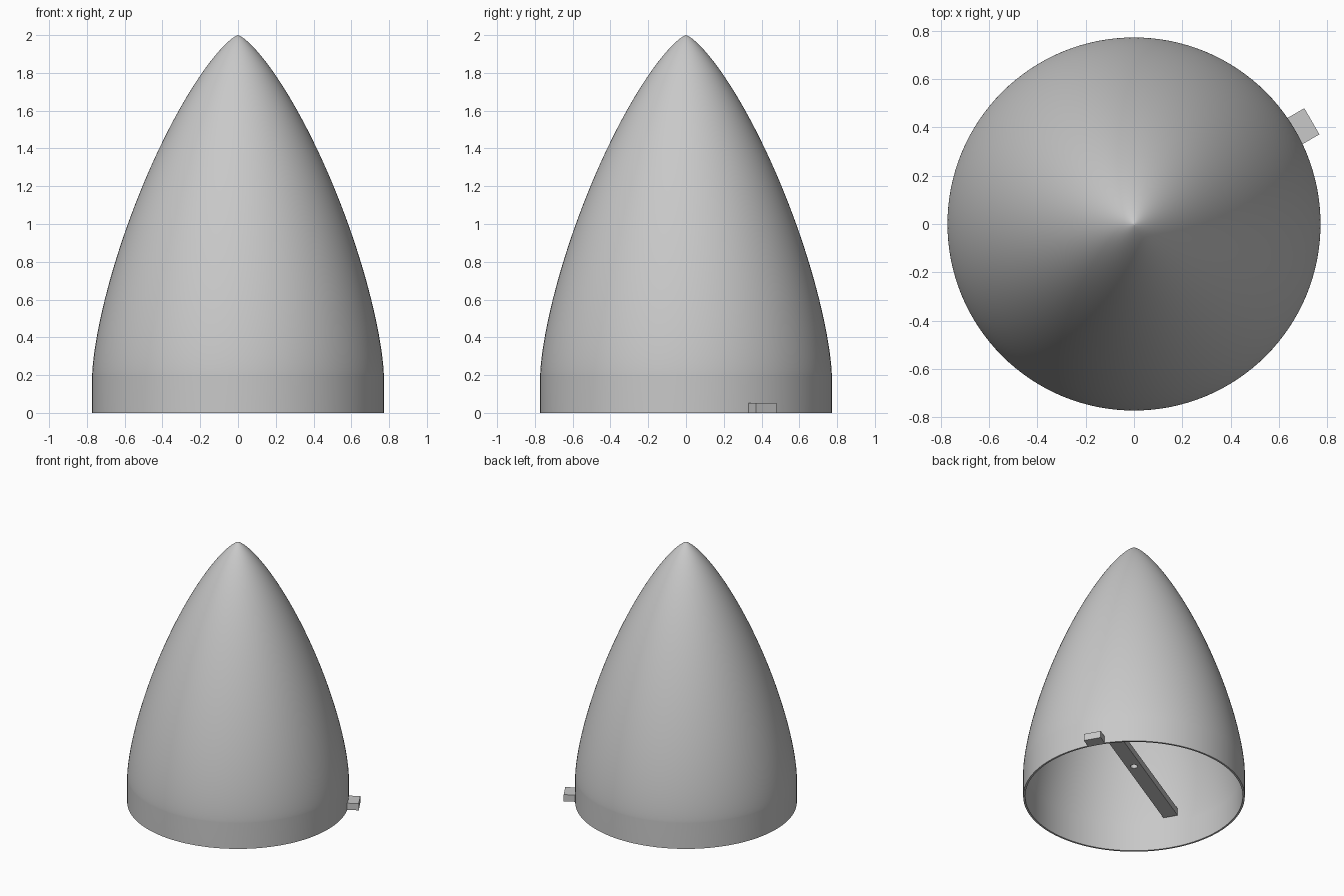
import bpy
import bmesh
from math import sin, cos, pi, sqrt, radians
from mathutils import Matrix

cube = bpy.data.objects.get("Cube")
if cube:
    bpy.data.objects.remove(cube, do_unlink=True)

RADIUS, HEIGHT, COLLAR, WALL = 0.772, 2.0, 0.2, 0.014
ANGLE = radians(30)  # direction of the crossbar and the tab

grey = bpy.data.materials.new("plain_grey")
grey.use_nodes = True
colour = (0.58, 0.58, 0.58, 1)
grey.diffuse_color = colour
grey.node_tree.nodes["Principled BSDF"].inputs["Base Color"].default_value = colour


def finish(name, bm):
    """Turn a bmesh into a named grey object."""
    bmesh.ops.recalc_face_normals(bm, faces=bm.faces[:])
    mesh = bpy.data.meshes.new(name)
    bm.to_mesh(mesh)
    bm.free()
    mesh.materials.append(grey)
    obj = bpy.data.objects.new(name, mesh)
    bpy.context.collection.objects.link(obj)
    return obj


def box(name, start, end, width, bottom, top):
    """Box lying along the crossbar direction, from radius start to end."""
    bm = bmesh.new()
    place = (Matrix.Rotation(ANGLE, 4, 'Z')
             @ Matrix.Translation(((start + end) / 2, 0, (bottom + top) / 2))
             @ Matrix.Diagonal((end - start, width, top - bottom, 1)))
    bmesh.ops.create_cube(bm, size=1, matrix=place)
    return finish(name, bm)


def nose_curve(radius, tip, steps=48):
    """Low-drag nose profile from the collar up to the tip."""
    length = tip - COLLAR
    points = []
    for i in range(steps + 1):
        t = pi * (1 - i / steps)
        r = radius * sqrt(max(0, t - sin(2 * t) / 2) / pi)
        points.append((r, tip - length * (1 - cos(t)) / 2))
    return points


# Hollow nose shell: outer profile up, inner profile down, closed at the rim
inner = RADIUS - WALL
outline = [(RADIUS, 0)] + nose_curve(RADIUS, HEIGHT)
lining = [(inner, 0)] + nose_curve(inner, HEIGHT - 2 * WALL)

bm = bmesh.new()
verts = [bm.verts.new((r, 0, z)) for r, z in outline]
inside = [bm.verts.new((r, 0, z)) for r, z in lining]
edges = [bm.edges.new(pair) for pair in zip(verts, verts[1:])]
edges += [bm.edges.new(pair) for pair in zip(inside, inside[1:])]
edges.append(bm.edges.new((verts[0], inside[0])))
bmesh.ops.spin(bm, geom=verts + inside + edges, cent=(0, 0, 0), axis=(0, 0, 1),
               angle=2 * pi, steps=128)
bmesh.ops.remove_doubles(bm, verts=bm.verts[:], dist=0.0002)
shell = finish("nose_shell", bm)

# Small tab outside the rim
box("outer_tab", RADIUS - WALL / 2, 0.85, 0.125, 0, 0.052)

# Crossbar inside, drilled through the middle
bar = box("inner_crossbar", -0.743, 0.743, 0.105, 0.24, 0.295)
bm = bmesh.new()
bmesh.ops.create_cone(bm, cap_ends=True, segments=32, radius1=0.025, radius2=0.025,
                      depth=0.3, matrix=Matrix.Translation((0, 0, 0.265)))
drill = finish("hole_cutter", bm)
drill.hide_render = True
cut = bar.modifiers.new("centre_hole", 'BOOLEAN')
cut.operation = 'DIFFERENCE'
cut.solver = 'EXACT'
cut.object = drill
bpy.context.view_layer.objects.active = bar
bpy.ops.object.modifier_apply(modifier=cut.name)
bpy.data.objects.remove(drill, do_unlink=True)

# Smooth the curved surfaces and keep the rim crisp
bpy.ops.object.select_all(action='DESELECT')
for obj in (shell, bar):
    obj.select_set(True)
bpy.context.view_layer.objects.active = shell
bpy.ops.object.shade_smooth_by_angle(angle=radians(30))
